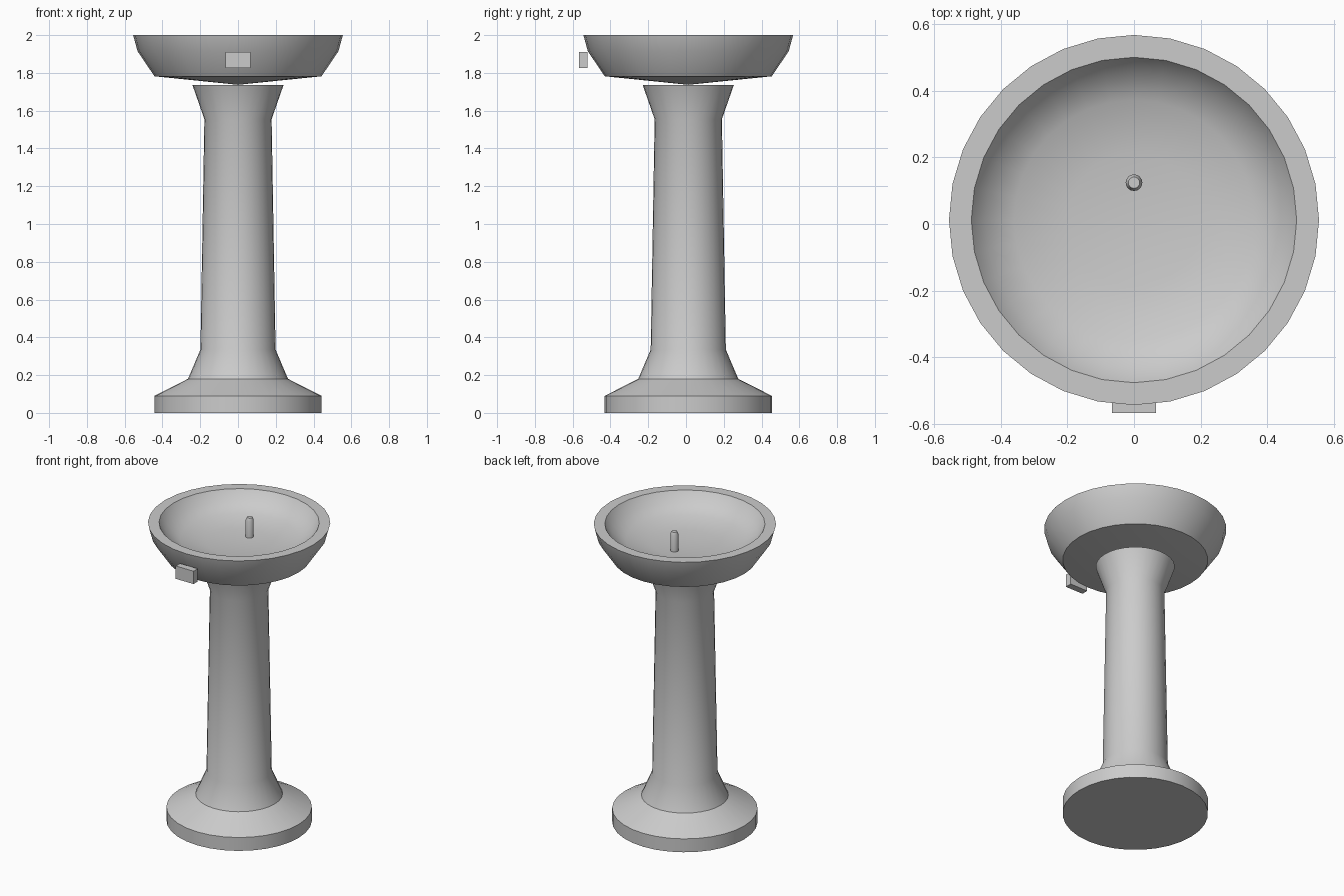
import bpy, bmesh, math
from mathutils import Matrix, Vector

cube = bpy.data.objects.get("Cube")
if cube:
    bpy.data.objects.remove(cube, do_unlink=True)

# One stone-grey finish for everything
stone = bpy.data.materials.new("stone grey")
stone.use_nodes = True
colour = (0.6, 0.6, 0.6, 1.0)
stone.diffuse_color = colour
stone.node_tree.nodes["Principled BSDF"].inputs["Base Color"].default_value = colour

AXIS_Y = 0.012  # the round parts share this centre line


def finish(name, bm, smooth=True):
    bmesh.ops.recalc_face_normals(bm, faces=bm.faces)
    mesh = bpy.data.meshes.new(name)
    bm.to_mesh(mesh)
    bm.free()
    mesh.materials.append(stone)
    obj = bpy.data.objects.new(name, mesh)
    bpy.context.collection.objects.link(obj)
    if smooth:
        bpy.ops.object.select_all(action='DESELECT')
        obj.select_set(True)
        bpy.context.view_layer.objects.active = obj
        bpy.ops.object.shade_smooth_by_angle(angle=math.radians(32))
    return obj


def turned(name, profile, y, steps=32):
    """Spin a closed (radius, height) profile about the vertical axis."""
    bm = bmesh.new()
    verts = [bm.verts.new((r, 0, z)) for r, z in profile]
    edges = [bm.edges.new(pair) for pair in zip(verts, verts[1:])]
    bmesh.ops.spin(bm, geom=verts + edges, cent=(0, 0, 0), axis=(0, 0, 1),
                   angle=math.tau, steps=steps)
    bmesh.ops.remove_doubles(bm, verts=bm.verts, dist=1e-4)
    bmesh.ops.translate(bm, verts=bm.verts, vec=(0, y, 0))
    return finish(name, bm)


# Foot, column and flared neck
turned("pedestal", [(0, 0), (0.443, 0), (0.443, 0.09), (0.265, 0.18),
                    (0.199, 0.335), (0.178, 1.555), (0.241, 1.735), (0, 1.735)], AXIS_Y)

# Bowl: outer shell, flat rim, dished inside
turned("basin", [(0, 1.737), (0.442, 1.782), (0.532, 1.915), (0.555, 2.0),
                 (0.488, 2.0), (0.445, 1.938), (0.36, 1.893), (0.2, 1.868),
                 (0, 1.86)], AXIS_Y)

# Small water spout with a chamfered tip
turned("spout", [(0, 1.85), (0.025, 1.85), (0.025, 1.975), (0.017, 1.993),
                 (0, 1.993)], 0.124, 16)

# Push button in front of the bowl
bm = bmesh.new()
bmesh.ops.create_cube(bm, size=1, matrix=Matrix.Translation(Vector((0, -0.544, 1.868)))
                      @ Matrix.Diagonal((0.132, 0.045, 0.086, 1)))
finish("push_button", bm, smooth=False)
